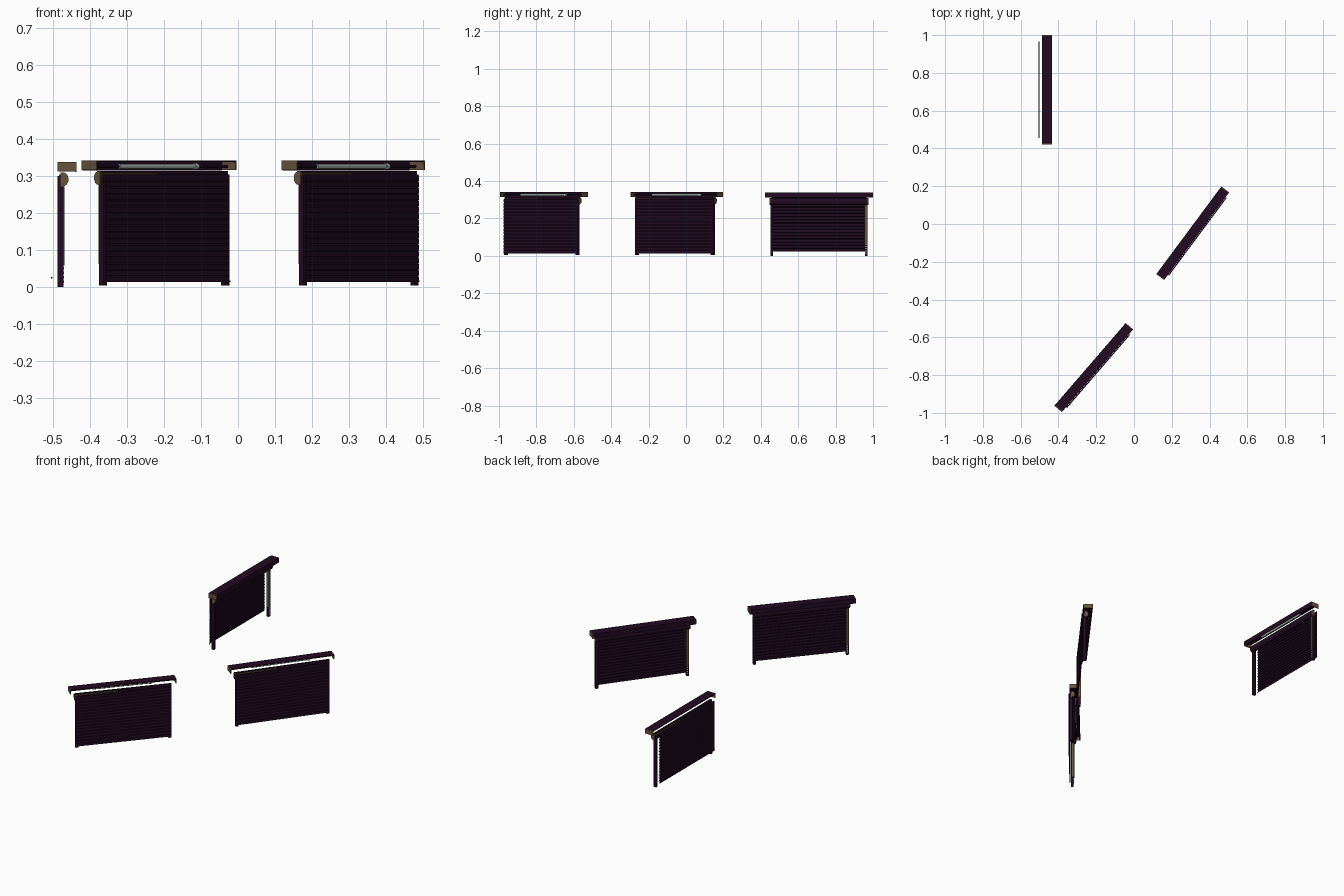
import bpy, bmesh, math
from mathutils import Matrix

if "Cube" in bpy.data.objects:
    bpy.data.objects.remove(bpy.data.objects["Cube"])


def material(name, rgb):
    m = bpy.data.materials.new(name)
    m.diffuse_color = (*rgb, 1)
    m.use_nodes = True
    m.node_tree.nodes["Principled BSDF"].inputs["Base Color"].default_value = m.diffuse_color
    return m


DARK = material("dark plum", (0.0165, 0.0035, 0.0165))
TAN = material("dull tan", (0.13, 0.088, 0.045))
GREY = material("light grey", (0.42, 0.45, 0.45))
WHITE = material("off white", (0.8, 0.8, 0.8))


def finish(name, bm, mat, place, smooth=False, closed=True):
    if closed:
        bmesh.ops.recalc_face_normals(bm, faces=bm.faces)
    me = bpy.data.meshes.new(name)
    bm.to_mesh(me)
    bm.free()
    me.materials.append(mat)
    for p in me.polygons:
        p.use_smooth = smooth and len(p.vertices) == 4
    ob = bpy.data.objects.new(name, me)
    ob.matrix_world = place
    bpy.context.collection.objects.link(ob)
    return ob


# Local axes: x = outward, y = along the shutter, z = up
def box(name, x, y, z, mat, place):
    bm = bmesh.new()
    bmesh.ops.create_cube(bm, size=1)
    for v in bm.verts:
        v.co = [r[0] + (c + 0.5) * (r[1] - r[0]) for c, r in zip(v.co, (x, y, z))]
    finish(name, bm, mat, place)


def extrude(name, pts, y0, y1, mat, place, closed=True):
    bm = bmesh.new()
    a = [bm.verts.new((x, y0, z)) for x, z in pts]
    b = [bm.verts.new((x, y1, z)) for x, z in pts]
    n = len(pts)
    for i in range(n if closed else n - 1):
        j = (i + 1) % n
        bm.faces.new((a[i], a[j], b[j], b[i]))
    if closed:
        bm.faces.new(a)
        bm.faces.new(b)
    finish(name, bm, mat, place, closed=closed)


def rod(name, radius, y0, y1, x, z, mat, place):
    bm = bmesh.new()
    m = Matrix.Translation((x, (y0 + y1) / 2, z)) @ Matrix.Rotation(math.pi / 2, 4, 'X')
    bmesh.ops.create_cone(bm, cap_ends=True, segments=16, radius1=radius,
                          radius2=radius, depth=y1 - y0, matrix=m)
    finish(name, bm, mat, place, smooth=True)


def shutter(loc, angle, curtain_x, curtain_z):
    place = Matrix.Translation(loc) @ Matrix.Rotation(math.radians(angle), 4, 'Z')

    # Header: top plate and outer valance, open on the inside and below
    H = 0.289
    box("header_top", (-0.026, 0.026), (-H + 0.004, H - 0.004), (0.334, 0.338), DARK, place)
    box("header_valance", (0.022, 0.026), (-H + 0.004, H - 0.004), (0.311, 0.334), DARK, place)
    for s in (-1, 1):
        ends = sorted((s * (H - 0.004), s * H))
        box("header_end_cap", (-0.026, 0.026), ends, (0.312, 0.338), TAN, place)

    # Drive tube on a full-length axle, with a collar
    rod("drive_axle", 0.004, -H + 0.004, H - 0.004, 0.004, 0.322, DARK, place)
    rod("drive_tube", 0.0065, -0.163, 0.163, 0.002, 0.322, GREY, place)
    rod("drive_collar", 0.0085, -0.158, -0.145, 0.002, 0.322, GREY, place)

    # Rounded casing bulging outward over the posts
    prof = [(-0.018, 0.31), (-0.018, 0.272)]
    for k in range(9):
        t = -math.pi / 2 + math.pi * k / 8
        prof.append((-0.012 + 0.016 * math.cos(t), 0.291 + 0.019 * math.sin(t)))
    extrude("roller_casing", prof, -0.260, 0.260, DARK, place)
    for s in (-1, 1):
        lo, hi = sorted((s * 0.260, s * 0.264))
        extrude("casing_end_cap", prof, lo, hi, TAN, place)
    box("casing_trim", (-0.022, -0.018), (0.03, 0.26), (0.300, 0.304), TAN, place)

    # Guide posts
    for s in (-1, 1):
        lo, hi = sorted((s * 0.245, s * 0.260))
        box("guide_post", (-0.026, -0.010), (lo, hi), (0, 0.300), DARK, place)

    # Tan strip wrapping one post, with small pale rungs below it
    box("post_strip", (-0.020, -0.007), (0.2435, 0.257), (0.058, 0.272), TAN, place)
    for k in range(4):
        z = 0.012 + 0.012 * k
        box("post_rung", (-0.010, -0.0085), (0.246, 0.254), (z, z + 0.006), WHITE, place)

    # Slatted curtain: a thin sheet of overlapping sloped slats
    n, d = 17, 0.0028
    pitch = 0.29 / n
    pts = []
    for k in range(n):
        z = curtain_z + k * pitch
        pts += [(curtain_x - d, z), (curtain_x - d, z + pitch * 0.8),
                (curtain_x + d, z + pitch)]
    extrude("slat_curtain", pts, -0.253, 0.255, DARK, place, closed=False)
    box("curtain_tab", (curtain_x - 0.002, curtain_x + 0.002), (-0.257, -0.253),
        (curtain_z, curtain_z + 0.004), DARK, place)


# Three shutters: one along y, two turned
shutter((-0.461, 0.711, 0), 0, -0.042, 0.024)
shutter((-0.213, -0.760, 0.004), 139.2, -0.030, 0.010)
shutter((0.311, -0.049, 0.004), 143.4, -0.030, 0.010)
